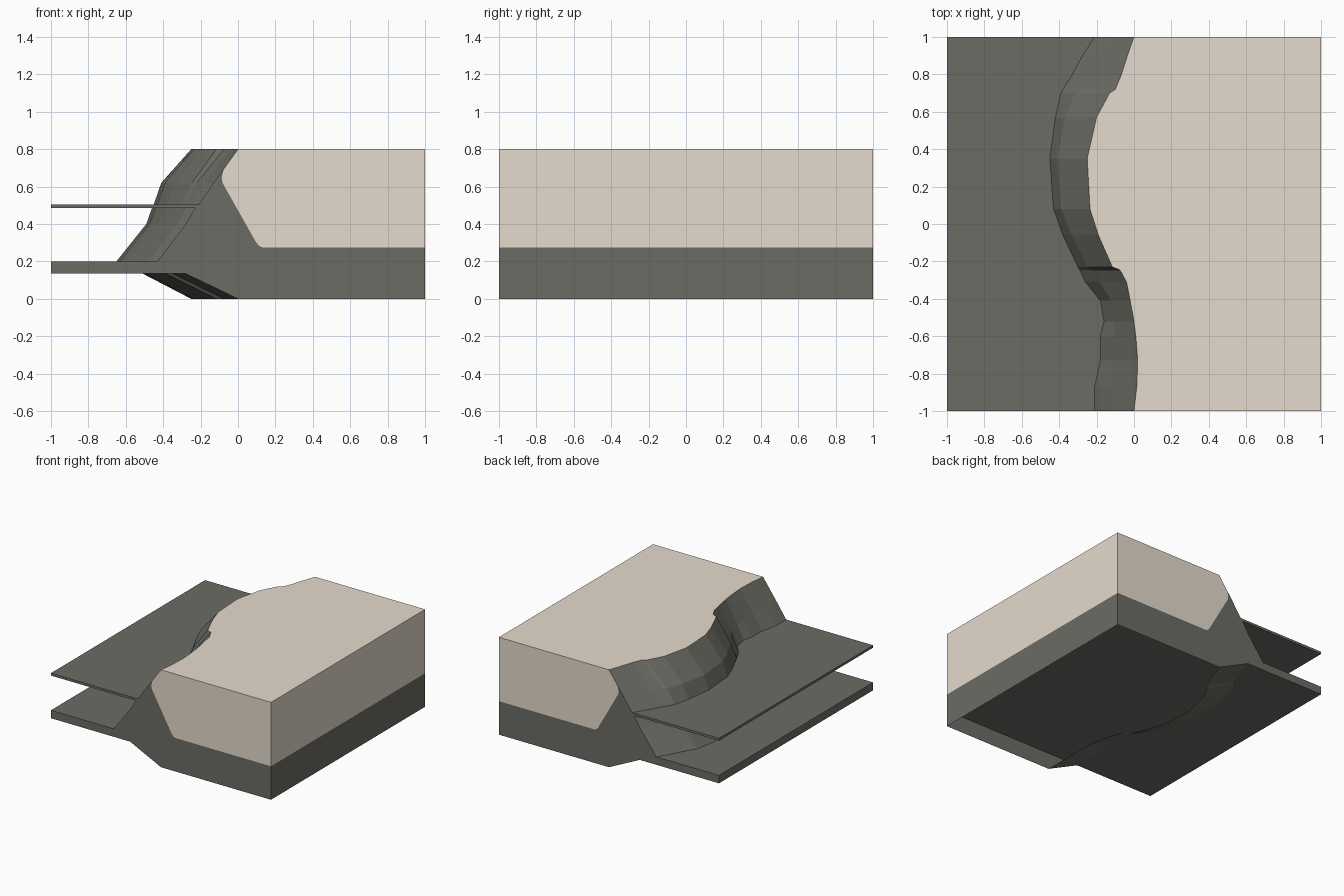
import bpy, bmesh

if "Cube" in bpy.data.objects:
    bpy.data.objects.remove(bpy.data.objects["Cube"])


def material(name, rgb):
    m = bpy.data.materials.new(name)
    m.diffuse_color = (*rgb, 1)
    m.use_nodes = True
    m.node_tree.nodes["Principled BSDF"].inputs["Base Color"].default_value = m.diffuse_color
    return m


SAND = material("pale sand", (0.785, 0.705, 0.608))
ROCK = material("dark rock", (0.148, 0.151, 0.130))

# Shoreline stations along y: (y, cliff rim x, waterline x)
STATIONS = [(-1, 0, -.21), (-.87, .015, -.21), (-.73, .02, -.18), (-.6, .01, -.18),
            (-.52, 0, -.16), (-.41, -.02, -.18), (-.31, -.04, -.26), (-.245, -.075, -.29),
            (-.23, -.115, -.30), (-.06, -.19, -.38), (.08, -.235, -.43), (.35, -.25, -.45),
            (.57, -.20, -.42), (.7, -.13, -.39), (.72, -.10, -.38), (.79, -.07, -.335),
            (.9, -.035, -.275), (1, 0, -.21)]


def cliff_section(rim, water):
    """Closed x-z outline of the ground; the cliff bulges where it juts out."""
    bulge = max(0, -rim / .25)
    mid = rim + (water - rim) * (.62 + .18 * bulge)
    toe = water - .22 + .02 * bulge
    low = water - .07 + .03 * bulge
    foot = min(rim, 0)
    return [(1, .8), (rim, .8), (mid, .62), (water, .505), (water - .02 + .01 * bulge, .485),
            (low, .4), (toe, .2), (-1, .2), (-1, .135), (foot - .28 + .02 * bulge, .135),
            (foot, 0), (1, 0), (1, .275)]


def sheet_section(rim, water):
    """Closed x-z outline of the thin water sheet."""
    bulge = max(0, -rim / .25)
    return [(water, .505), (-1, .505), (-1, .485), (water - .02 + .01 * bulge, .485)]


def loft(section, skip=(), sand=()):
    """Join the outlines at all stations with strips of quads."""
    bm = bmesh.new()
    rings = [[bm.verts.new((x, y, z)) for x, z in section(rim, water)]
             for y, rim, water in STATIONS]
    n = len(rings[0])
    for a, b in zip(rings, rings[1:]):
        for i in range(n):
            if i not in skip:
                j = (i + 1) % n
                f = bm.faces.new((a[i], a[j], b[j], b[i]))
                f.material_index = 0 if i in sand else 1
    return bm, rings


def finish(bm, name):
    mesh = bpy.data.meshes.new(name)
    bm.to_mesh(mesh)
    bm.free()
    mesh.materials.append(SAND)
    mesh.materials.append(ROCK)
    bpy.context.collection.objects.link(bpy.data.objects.new(name, mesh))


# Ground: sandy top and upper side, rocky cliff and ledge, open below
bm, rings = loft(cliff_section, skip=(10,), sand=(0, 12))
# End walls, split into a sand layer over rock
SEAM = [(-.076, .695), (-.087, .65), (-.083, .62), (.095, .305), (.11, .285), (.13, .275)]
for ring in (rings[0], rings[-1]):
    y = ring[0].co.y
    seam = [bm.verts.new((x, y, z)) for x, z in SEAM]
    top = bm.faces.new([ring[0], ring[1]] + seam + [ring[12]])
    top.material_index = 0
    base = bm.faces.new([seam[0]] + ring[2:] + seam[:0:-1])
    base.material_index = 1
bmesh.ops.recalc_face_normals(bm, faces=bm.faces)
finish(bm, "shore_ground")

# Recessed underside, level with the bottom of the ledge
bm = bmesh.new()
previous = None
for y, rim, water in STATIONS:
    edge = cliff_section(rim, water)[9][0]
    pair = [bm.verts.new((x, y, .135)) for x in (edge, 1)]
    if previous:
        f = bm.faces.new((previous[0], pair[0], pair[1], previous[1]))
        f.material_index = 1
    previous = pair
finish(bm, "recessed_underside")

# Thin water sheet reaching the cliff
bm, rings = loft(sheet_section, skip=(3,))
for ring in (rings[0], rings[-1]):
    bm.faces.new(ring).material_index = 1
bmesh.ops.recalc_face_normals(bm, faces=bm.faces)
finish(bm, "water_sheet")
